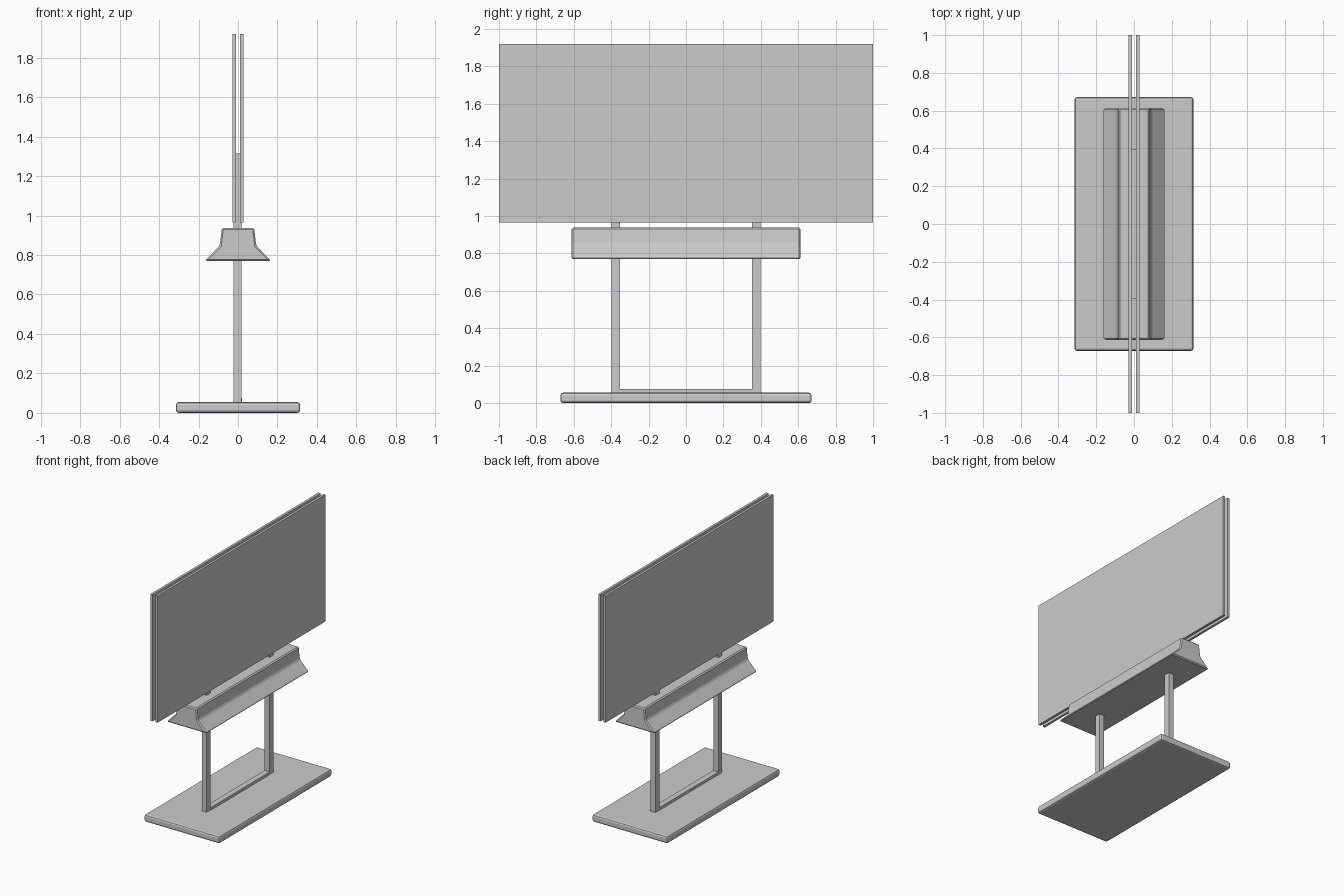
import bpy, bmesh

if "Cube" in bpy.data.objects:
    bpy.data.objects.remove(bpy.data.objects["Cube"])


def add_object(name, bm, bevel=0, segments=1):
    bmesh.ops.recalc_face_normals(bm, faces=bm.faces)
    mesh = bpy.data.meshes.new(name)
    bm.to_mesh(mesh)
    bm.free()
    ob = bpy.data.objects.new(name, mesh)
    bpy.context.collection.objects.link(ob)
    if bevel:
        mod = ob.modifiers.new("edge_bevel", 'BEVEL')
        mod.width, mod.segments = bevel, segments
        mod.limit_method = 'ANGLE'
        mod.angle_limit = 0.3
    return ob


def box(name, lo, hi, bevel=0, segments=1):
    bm = bmesh.new()
    bmesh.ops.create_cube(bm, size=1)
    for v in bm.verts:
        v.co = [(lo[i] + hi[i]) / 2 + v.co[i] * (hi[i] - lo[i]) for i in range(3)]
    return add_object(name, bm, bevel, segments)


def prism(name, outline, axis, start, end, bevel=0):
    # Extrude a closed outline along x (axis 0) or y (axis 1)
    bm = bmesh.new()
    pts = [(start, a, b) if axis == 0 else (a, start, b) for a, b in outline]
    face = bm.faces.new([bm.verts.new(p) for p in pts])
    new = bmesh.ops.extrude_face_region(bm, geom=[face])["geom"]
    for v in new:
        if isinstance(v, bmesh.types.BMVert):
            v.co[axis] = end
    return add_object(name, bm, bevel)


# Base plate
box("base_plate", (-0.315, -0.672, 0), (0.315, 0.672, 0.055), 0.014, 2)

# Closed rectangular support frame
X0, X1 = -0.024, 0.017
for side, name in ((-1, "left_post"), (1, "right_post")):
    ys = sorted((side * 0.352, side * 0.397))
    box(name, (X0, ys[0], 0.035), (X1, ys[1], 1.315))
box("frame_bottom_bar", (X0, -0.352, 0.035), (X1 + 0.003, 0.352, 0.075))
box("frame_top_bar", (X0, -0.352, 1.275), (X1, 0.352, 1.315))

# Flared housing below the panels
half = [(0.168, 0.77), (0.092, 0.848), (0.082, 0.937)]
prism("flared_housing", half + [(-x, z) for x, z in reversed(half)], 1, -0.613, 0.613, 0.008)

# Two thin display panels
for side, name in ((-1, "rear_panel"), (1, "front_panel")):
    xs = sorted((side * 0.011, side * 0.029))
    box(name, (xs[0], -1, 0.964), (xs[1], 1, 1.92))
